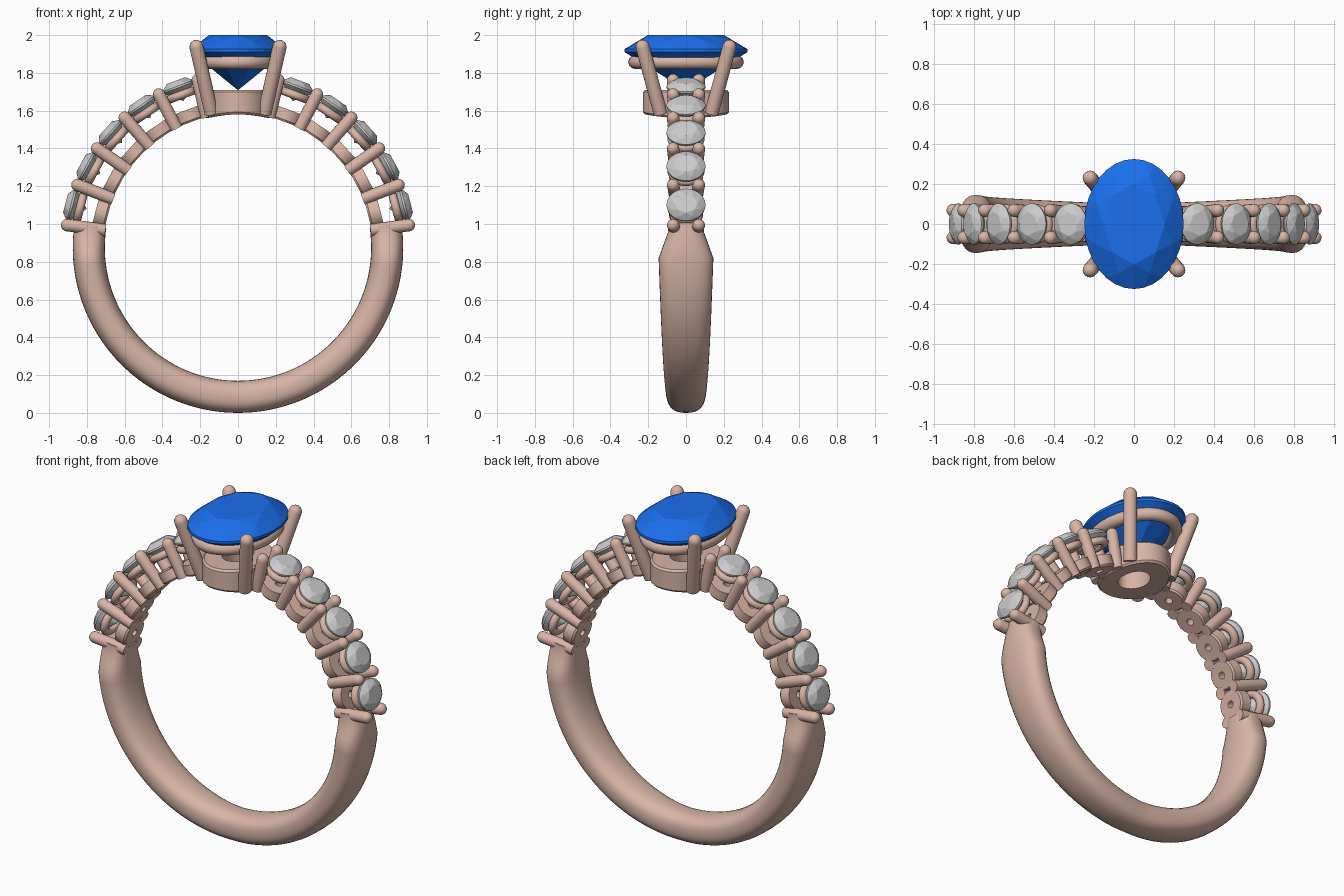
import bpy, bmesh
from math import sin, cos, pi, radians, copysign
from mathutils import Matrix, Vector

if "Cube" in bpy.data.objects:
    bpy.data.objects.remove(bpy.data.objects["Cube"])

CZ, R_IN, R_OUT = 0.875, 0.705, 0.875      # finger circle


def material(name, rgb):
    m = bpy.data.materials.new(name)
    m.diffuse_color = (*rgb, 1)
    m.use_nodes = True
    m.node_tree.nodes["Principled BSDF"].inputs["Base Color"].default_value = m.diffuse_color
    return m


GOLD = material("rose_gold", (0.69, 0.46, 0.38))
BLUE = material("blue_gem", (0.01, 0.16, 0.85))


def finish(bm, name, mat=None, smooth=True, mirror=False):
    bmesh.ops.recalc_face_normals(bm, faces=bm.faces)
    me = bpy.data.meshes.new(name)
    bm.to_mesh(me)
    bm.free()
    ob = bpy.data.objects.new(name, me)
    bpy.context.collection.objects.link(ob)
    if mat:
        me.materials.append(mat)
    if smooth:
        bpy.ops.object.select_all(action='DESELECT')
        ob.select_set(True)
        bpy.context.view_layer.objects.active = ob
        bpy.ops.object.shade_smooth_by_angle(angle=radians(35))
    if mirror:
        ob.modifiers.new("mirror", 'MIRROR').use_mirror_merge = False
    return ob


def bridge(bm, a, b):
    n = len(a)
    for i in range(n):
        bm.faces.new((a[i], a[(i + 1) % n], b[(i + 1) % n], b[i]))


def lathe(bm, profile, mtx, n=24, sx=1, sy=1, closed=False):
    """Spin (radius, height) points around local z, optionally into an oval."""
    rings = [[bm.verts.new(mtx @ Vector((r * sx * cos(2 * pi * i / n),
                                         r * sy * sin(2 * pi * i / n), z)))
              for i in range(n)] for r, z in profile]
    for a, b in zip(rings, rings[1:]):
        bridge(bm, a, b)
    if closed:
        bridge(bm, rings[-1], rings[0])
    else:
        bm.faces.new(rings[0])
        bm.faces.new(rings[-1])
    return [v for ring in rings for v in ring]


def tube_profile(major, minor, n=12):
    return [(major + minor * cos(2 * pi * i / n), minor * sin(2 * pi * i / n))
            for i in range(n)]


def prong(bm, p, q, r):
    """Straight wire from p to q with a domed tip at q."""
    p, q = Vector(p), Vector(q)
    d = q - p
    mtx = Matrix.Translation(p) @ d.to_track_quat('Z', 'Y').to_matrix().to_4x4()
    dome = [(r * cos(a), d.length + r * sin(a)) for a in (radians(k) for k in range(0, 89, 17))]
    lathe(bm, [(r, 0)] + dome, mtx, 16)


def gem(bm, mtx, sx, sy, crown, pavilion, girdle, table=0.58):
    """Brilliant cut: facets come from the convex hull of its corner rings."""
    pts = [(0, 0, -pavilion)]
    for n, off, r, z in ((8, 0, table, crown), (8, .5, 0.82, crown * 0.62),
                         (32, 0, 1, girdle), (32, 0, 1, -girdle),
                         (8, .5, 0.56, -pavilion * 0.5)):
        for i in range(n):
            a = 2 * pi * (i + off) / n
            pts.append((r * sx * cos(a), r * sy * sin(a), z))
    verts = [bm.verts.new(mtx @ Vector(p)) for p in pts]
    hull = bmesh.ops.convex_hull(bm, input=verts)
    loose = [v for v in hull["geom_interior"] if isinstance(v, bmesh.types.BMVert)]
    bmesh.ops.delete(bm, geom=loose, context='VERTS')


def radial(deg, r):
    """Frame on the ring circle with local z pointing outward."""
    a = radians(deg)
    out = Vector((cos(a), 0, sin(a)))
    return (Matrix.Translation(Vector((0, 0, CZ)) + out * r)
            @ Matrix.Rotation(pi / 2 - a, 4, 'Y'))


# Shank: rounded section swept under the finger, widest at the shoulders
def half_width(deg):
    if deg > -4:
        return 0.145 - 0.05 * min((deg + 4) / 10, 1)
    t = (deg + 90) / 86
    return 0.095 + 0.05 * t ** 0.85


bm = bmesh.new()
right = [-90 + 86 * i / 28 for i in range(29)] + [-1, 2, 6, 8.5]
path = [(180 - d, d) for d in reversed(right[1:])]
path = [(-180 - d, d) for d in reversed(right[1:])] + [(d, d) for d in right]
mid, half = (R_IN + R_OUT) / 2, (R_OUT - R_IN) / 2
rings = []
for ang, d in path:
    w, ring = half_width(d), []
    for i in range(32):
        t = 2 * pi * i / 32
        y = w * copysign(abs(cos(t)) ** 0.8, cos(t))
        r = mid + half * copysign(abs(sin(t)) ** 0.8, sin(t))
        a = radians(ang)
        ring.append(bm.verts.new((r * cos(a), y, CZ + r * sin(a))))
    rings.append(ring)
for a, b in zip(rings, rings[1:]):
    bridge(bm, a, b)
bm.faces.new(rings[0])
bm.faces.new(rings[-1])
finish(bm, "shank", GOLD)

# Shoulder stones with their seats, bases and shared prongs (right side, mirrored)
STEP, FIRST = 13.8, 7.5
stones, seats, bases, claws = (bmesh.new() for _ in range(4))
for i in range(5):
    deg = FIRST + STEP * (i + 0.5)
    gem(stones, radial(deg, 0.908), 0.088, 0.103, 0.035, 0.08, 0.005)
    lathe(seats, tube_profile(0.068, 0.022), radial(deg, 0.862), 24, 1, 1.1, True)
    lathe(bases, [(0.02, 0), (0.078, 0), (0.086, 0.01), (0.086, 0.068), (0.02, 0.068)],
          radial(deg, 0.71), 28, 1, 1.05, True)
for i in range(6):
    a = radians(FIRST + STEP * i)
    for s in (-1, 1):
        prong(claws, (0.71 * cos(a), s * 0.055, CZ + 0.71 * sin(a)),
              (0.912 * cos(a), s * 0.068, CZ + 0.912 * sin(a)), 0.033)
finish(stones, "shoulder_stones", None, False, True)
finish(seats, "shoulder_seats", GOLD, True, True)
finish(bases, "shoulder_bases", GOLD, True, True)
finish(claws, "shoulder_prongs", GOLD, True, True)

# Centre base: thick oval collar whose foot follows the finger curve
bm = bmesh.new()
for v in lathe(bm, [(0.45, 0), (0.95, 0), (1, 0.012), (1, 0.118), (0.95, 0.13), (0.45, 0.13)],
               Matrix.Translation((0, 0, 1.58)), 48, 0.175, 0.228, True):
    if v.co.z < 1.6:
        v.co.z -= v.co.x ** 2 / (2 * R_IN)
finish(bm, "centre_base", GOLD)

# Gallery rail: oval wire under the centre stone
bm = bmesh.new()
wire = []
for i in range(48):
    t = 2 * pi * i / 48
    nrm = Vector((cos(t) / 0.19, sin(t) / 0.27, 0)).normalized()
    c = Vector((0.19 * cos(t), 0.27 * sin(t), 1.857))
    wire.append([bm.verts.new(c + nrm * 0.036 * cos(u) + Vector((0, 0, 0.036 * sin(u))))
                 for u in (2 * pi * k / 12 for k in range(12))])
for i in range(48):
    bridge(bm, wire[i], wire[(i + 1) % 48])
finish(bm, "gallery_rail", GOLD)

# Four main prongs
bm = bmesh.new()
for sx in (-1, 1):
    for sy in (-1, 1):
        prong(bm, (sx * 0.14, sy * 0.135, 1.585), (sx * 0.22, sy * 0.23, 1.938), 0.037)
finish(bm, "centre_prongs", GOLD)

# Oval centre stone
bm = bmesh.new()
gem(bm, Matrix.Translation((0, 0, 1.918)), 0.248, 0.325, 0.082, 0.21, 0.008, 0.62)
finish(bm, "centre_stone", BLUE, False)
